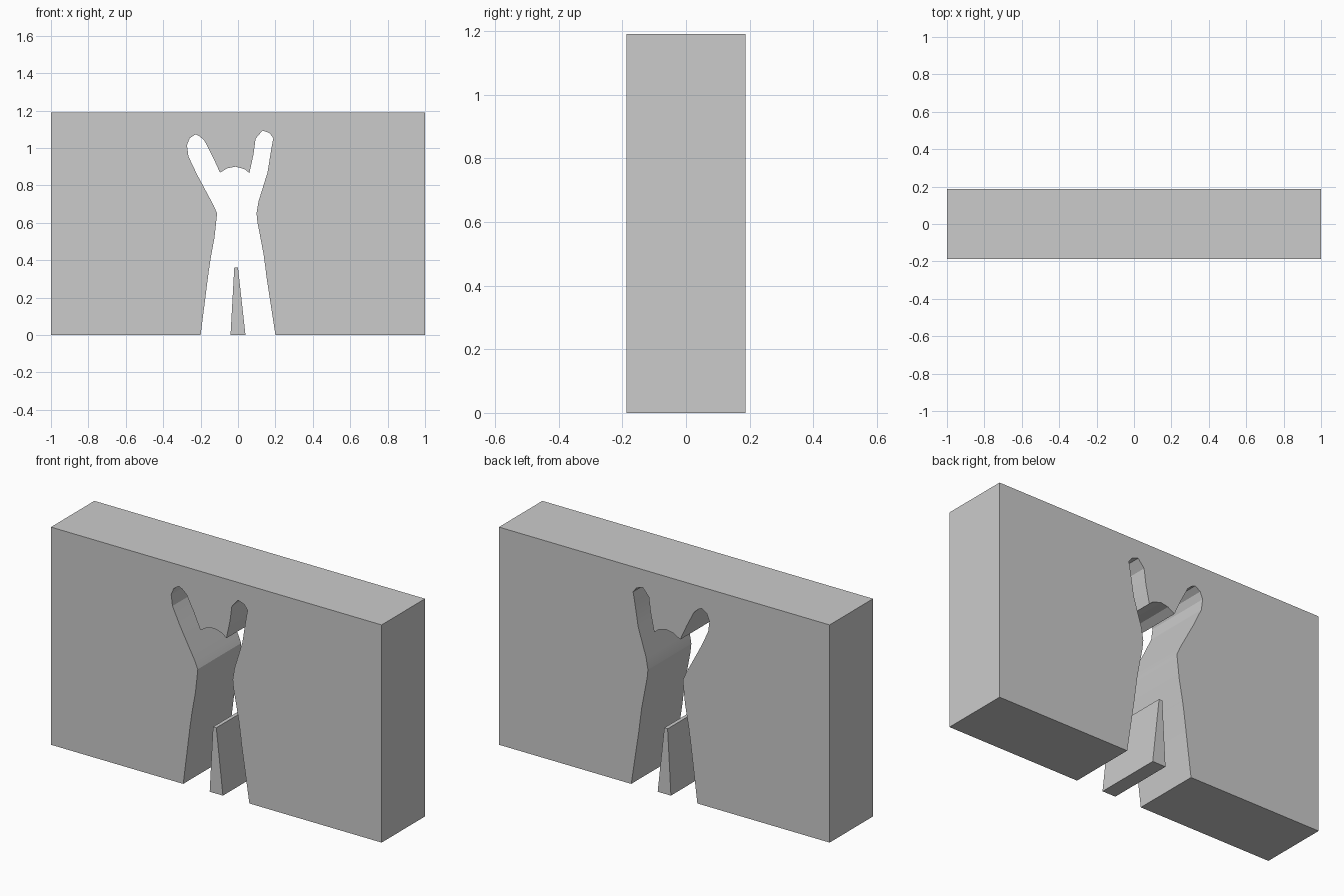
import bpy, bmesh
from math import radians

if "Cube" in bpy.data.objects:
    bpy.data.objects.remove(bpy.data.objects["Cube"])

DEPTH = 0.375
W, H = 1.0, 1.19


def slab(name, profile):
    """Extrude an x-z profile through the wall depth."""
    bm = bmesh.new()
    face = bm.faces.new([bm.verts.new((x, -DEPTH / 2, z)) for x, z in profile])
    ext = bmesh.ops.extrude_face_region(bm, geom=[face], use_keep_orig=True)
    verts = [g for g in ext["geom"] if isinstance(g, bmesh.types.BMVert)]
    bmesh.ops.translate(bm, verts=verts, vec=(0, DEPTH, 0))
    bmesh.ops.recalc_face_normals(bm, faces=bm.faces)
    bmesh.ops.triangulate(bm, faces=[f for f in bm.faces if len(f.verts) > 4])
    mesh = bpy.data.meshes.new(name)
    bm.to_mesh(mesh)
    bm.free()
    obj = bpy.data.objects.new(name, mesh)
    bpy.context.collection.objects.link(obj)
    bpy.ops.object.select_all(action='DESELECT')
    obj.select_set(True)
    bpy.context.view_layer.objects.active = obj
    bpy.ops.object.shade_smooth_by_angle(angle=radians(15))
    return obj


# Silhouette opening, from left foot over the raised arms to right foot
left_side = [(-.2, 0), (-.158, .33), (-.147, .405), (-.126, .52), (-.115, .62),
             (-.112, .65), (-.13, .692), (-.22, .86)]
left_arm = [(-.265, .955), (-.273, 1.015), (-.258, 1.052), (-.227, 1.073),
            (-.206, 1.063), (-.18, 1.04), (-.136, .955), (-.096, .868)]
head = [(-.056, .892), (-.013, .9), (.035, .887), (.061, .866)]
right_arm = [(.083, .967), (.094, 1.05), (.131, 1.093), (.168, 1.08),
             (.189, 1.053), (.179, 1.0), (.158, .87)]
right_side = [(.11, .715), (.099, .65), (.104, .603), (.136, .436),
              (.147, .356), (.152, .313), (.2, 0)]
opening = left_side + left_arm + head + right_arm + right_side

# Wall block with the opening running through it
slab("wall", opening + [(W, 0), (W, H), (-W, H), (-W, 0)])

# Tapered wedge standing between the legs
slab("leg_gap_wedge", [(-.04, 0), (-.02, .36), (0, .36), (.04, 0)])
